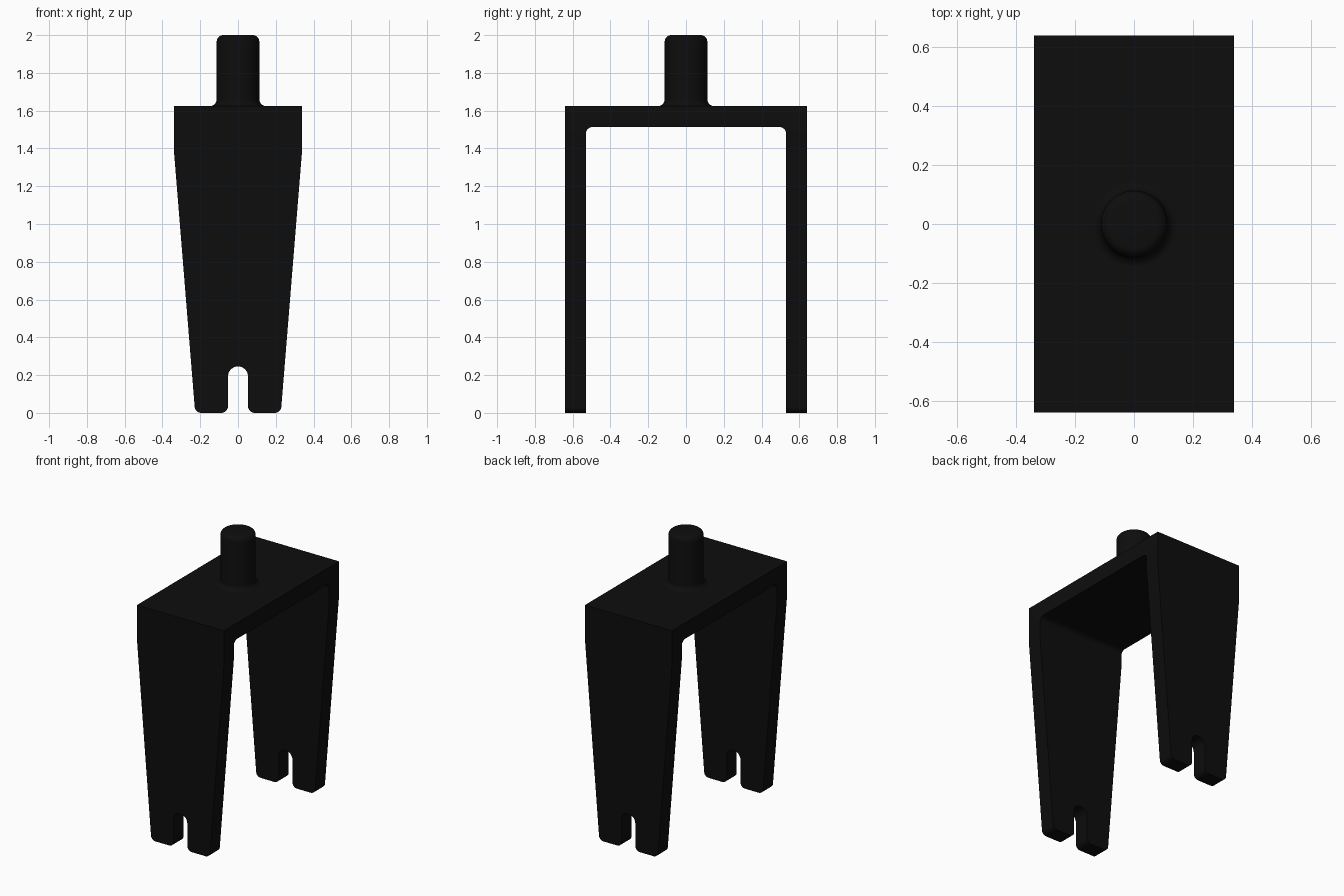
import bpy, bmesh
from math import pi, sin, cos
from mathutils import Vector

if "Cube" in bpy.data.objects:
    bpy.data.objects.remove(bpy.data.objects["Cube"])

BLACK = bpy.data.materials.new("black")
BLACK.diffuse_color = (0.004, 0.004, 0.004, 1)
BLACK.use_nodes = True
BLACK.node_tree.nodes["Principled BSDF"].inputs["Base Color"].default_value = BLACK.diffuse_color


def arc(cx, cz, r, a0, a1, n=8):
    return [(cx + r * cos(a0 + (a1 - a0) * i / n), cz + r * sin(a0 + (a1 - a0) * i / n))
            for i in range(n + 1)]


def mirrored(half):
    """Close a right-hand half profile with its mirror image."""
    return half + [(-x, z) for x, z in reversed(half) if abs(x) > 1e-6]


def finish(name, bm):
    bmesh.ops.recalc_face_normals(bm, faces=bm.faces)
    mesh = bpy.data.meshes.new(name)
    bm.to_mesh(mesh)
    bm.free()
    ob = bpy.data.objects.new(name, mesh)
    mesh.materials.append(BLACK)
    bpy.context.collection.objects.link(ob)
    return ob


def prism(name, profile, place, depth):
    """Extrude a profile; place maps (u, v) to its starting position."""
    bm = bmesh.new()
    face = bm.faces.new([bm.verts.new(place(u, v)) for u, v in profile])
    ext = bmesh.ops.extrude_face_region(bm, geom=[face])
    bmesh.ops.translate(bm, vec=Vector(depth),
                        verts=[g for g in ext["geom"] if isinstance(g, bmesh.types.BMVert)])
    return finish(name, bm)


def activate(ob):
    bpy.ops.object.select_all(action='DESELECT')
    ob.select_set(True)
    bpy.context.view_layer.objects.active = ob


def smooth(ob):
    activate(ob)
    bpy.ops.object.shade_smooth_by_angle(angle=pi / 6)


# Fork body: inverted U seen from the side
r = 0.035
u_half = arc(0.53 - r, 1.513 - r, r, pi / 2, 0) + [(0.53, 0), (0.64, 0), (0.64, 1.625)]
fork = prism("fork_body", mirrored(u_half), lambda u, v: (-0.5, u, v), (1, 0, 0))

# Front outline: tapered legs, rounded feet and a round-topped axle slot
slot = 0.053
front_half = (arc(0, 0.246 - slot, slot, pi / 2, 0, 10)
              + arc(slot + r, r, r, pi, 1.5 * pi)
              + arc(0.230 - r, r, r, -pi / 2, 0.08)
              + [(0.339, 1.385), (0.339, 1.7)])
outline = prism("outline_cutter", mirrored(front_half), lambda u, v: (u, -0.8, v), (0, 1.6, 0))
# Feet start exactly at z = 0, so lower the side profile a little to avoid coplanar faces
for v in fork.data.vertices:
    if v.co.z < 0.001:
        v.co.z = -0.1
outline.hide_render = True
mod = fork.modifiers.new("outline", 'BOOLEAN')
mod.operation = 'INTERSECT'
mod.solver = 'EXACT'
mod.object = outline
activate(fork)
bpy.ops.object.modifier_apply(modifier=mod.name)
bpy.data.objects.remove(outline)
smooth(fork)

# Stem: turned post with a base fillet and rounded top edge
R, base = 0.113, 1.6245
profile = (arc(R + r, base + r, r, 1.5 * pi, pi)
           + arc(R - r, 2 - r, r, 0, pi / 2) + [(0, 2)])
bm = bmesh.new()
pts = [bm.verts.new((x, 0, z)) for x, z in profile]
edges = [bm.edges.new(pair) for pair in zip(pts, pts[1:])]
bmesh.ops.spin(bm, geom=pts + edges, cent=(0, 0, 0), axis=(0, 0, 1), angle=2 * pi, steps=48)
bmesh.ops.remove_doubles(bm, verts=bm.verts, dist=1e-5)
stem = finish("stem", bm)
smooth(stem)
